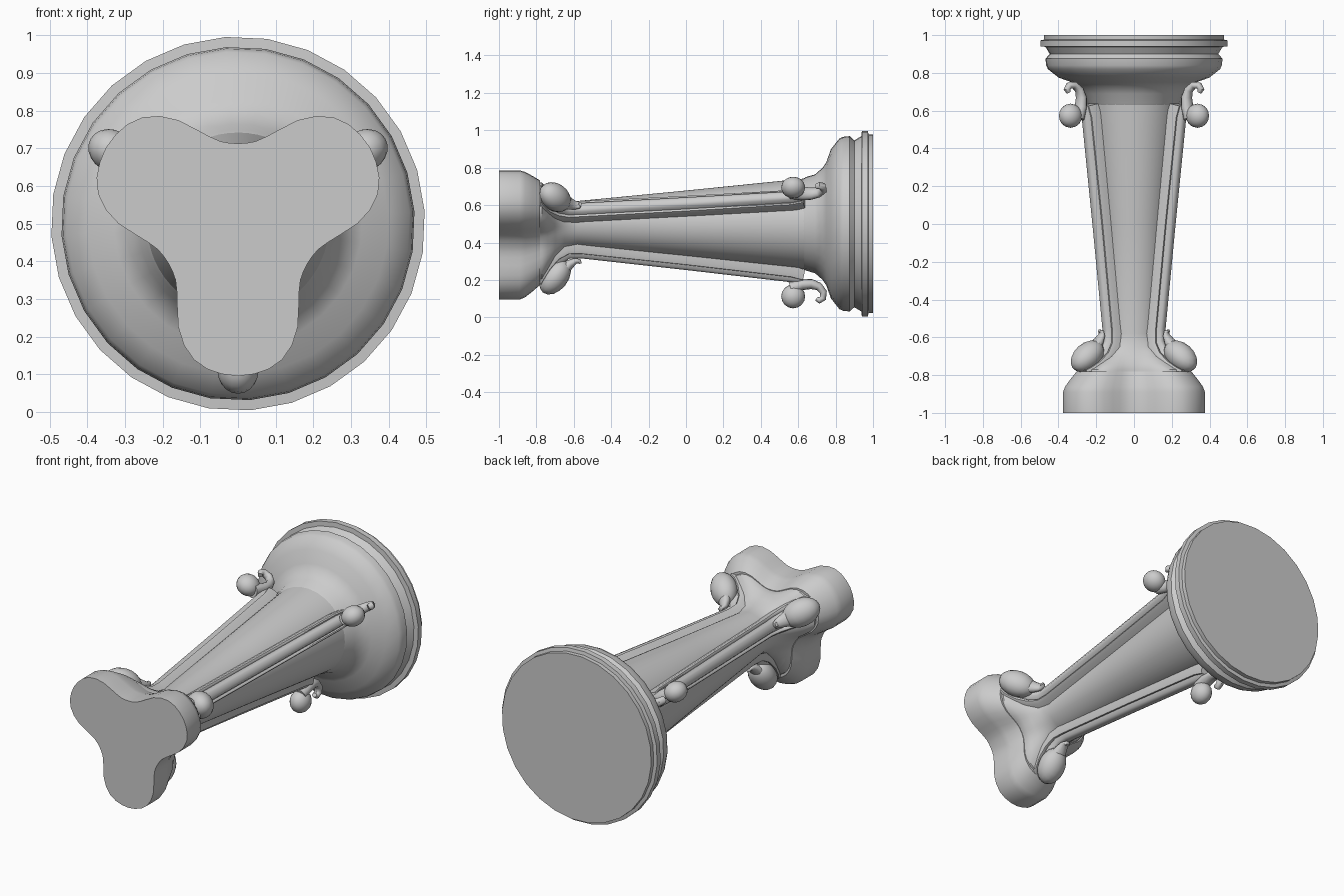
import bpy, bmesh, math
from mathutils import Matrix, Vector

if "Cube" in bpy.data.objects:
    bpy.data.objects.remove(bpy.data.objects["Cube"])

CZ = 0.5
CORNERS = [math.radians(a) for a in (30, 150, 270)]


def place(a, y, r, t=0.0):
    """Point at distance r along direction a from the long axis, t sideways."""
    return Vector((r * math.cos(a) - t * math.sin(a), y,
                   CZ + r * math.sin(a) + t * math.cos(a)))


def finish(name, bm, angle=35):
    bmesh.ops.recalc_face_normals(bm, faces=bm.faces)
    me = bpy.data.meshes.new(name)
    bm.to_mesh(me)
    bm.free()
    me.shade_smooth()
    me.set_sharp_from_angle(angle=math.radians(angle))
    ob = bpy.data.objects.new(name, me)
    bpy.context.collection.objects.link(ob)
    return ob


def loft(bm, rings):
    """Skin closed rings of points and cap both ends."""
    vs = [[bm.verts.new(p) for p in ring] for ring in rings]
    n = len(vs[0])
    for a, b in zip(vs, vs[1:]):
        for i in range(n):
            j = (i + 1) % n
            bm.faces.new((a[i], a[j], b[j], b[i]))
    bm.faces.new(vs[0])
    bm.faces.new(vs[-1])


def sweep(bm, a, stations, section):
    """Sweep a (sideways, outward) section through (y, r, half width, depth)."""
    rings = []
    for i, (y, r, w, d) in enumerate(stations):
        p, q = stations[max(i - 1, 0)], stations[min(i + 1, len(stations) - 1)]
        tan = Vector((q[0] - p[0], q[1] - p[1])).normalized()
        rings.append([place(a, y + v * d * tan.y, r - v * d * tan.x, u * w)
                      for u, v in section])
    loft(bm, rings)


def ball(bm, a, y, r, size, tilt=0.0):
    """Ellipsoid, size = (along y, outward, sideways), tilted in the y-r plane."""
    made = bmesh.ops.create_uvsphere(bm, u_segments=16, v_segments=10, radius=1)
    c, s = math.cos(tilt), math.sin(tilt)
    for v in made["verts"]:
        p, q, t = (v.co[k] * size[k] for k in range(3))
        v.co = place(a, y + p * c - q * s, r + p * s + q * c, t)


# Round end disc with moulded rim and neck
SIDES = 28
profile = [(.60, .22), (.64, .25), (.69, .265), (.73, .30), (.75, .33),
           (.775, .40), (.82, .457), (.84, .466), (.875, .47), (.90, .447),
           (.938, .47), (.94, .497), (.972, .497), (.976, .478), (1, .478)]
bm = bmesh.new()
loft(bm, [[place(2 * math.pi * (i + .3) / SIDES, y, r) for i in range(SIDES)]
          for y, r in profile])
finish("round_disc", bm)

# Three-lobed base outline: radius against angle away from a lobe centre
LOBE = [(0, .405), (10, .40), (18, .38), (27, .34), (35, .28),
        (42, .243), (50, .217), (60, .213)]


def lobe_radius(deg):
    d = abs((deg - 30 + 60) % 120 - 60)
    for (d0, r0), (d1, r1) in zip(LOBE, LOBE[1:]):
        if d <= d1:
            return r0 + (r1 - r0) * (d - d0) / (d1 - d0)
    return LOBE[-1][1]


def lobed_ring(y, scale, mix, round_r):
    return [place(math.radians(g), y,
                  lobe_radius(g) * scale * (1 - mix) + round_r * mix)
            for g in range(0, 360, 6)]


# Base block, chamfered toward the shaft
bm = bmesh.new()
loft(bm, [lobed_ring(y, s, m, .2) for y, s, m in
          [(-1, 1, 0), (-.89, 1, 0), (-.86, .97, 0), (-.82, .90, .02),
           (-.79, .845, .05), (-.78, .82, .05)]])
finish("lobed_base", bm)

# Shaft: lobed shoulder blending to a round taper
bm = bmesh.new()
loft(bm, [lobed_ring(y, .8, m, r) for y, m, r in
          [(-.80, .08, .2), (-.77, .12, .19), (-.74, .4, .17), (-.70, .72, .145),
           (-.65, .93, .125), (-.58, 1, .122), (0, 1, .178), (.64, 1, .243)]])
finish("shaft", bm)

# Moulded ribs flaring outward at the base
half = [(-1, -1), (-1, -.55), (-.9, -.32), (-.75, -.3), (-.62, -.36),
        (-.5, -.1), (-.25, 0)]
RIB = half + [(-u, v) for u, v in reversed(half)]
ROUND = [(math.cos(k * math.pi / 6), math.sin(k * math.pi / 6)) for k in range(12)]
rib_path = [(.62, .325, .045, .08), (.56, .312, .05, .09), (0, .247, .052, .09),
            (-.56, .185, .053, .08), (-.62, .185, .058, .08),
            (-.66, .21, .066, .09), (-.70, .26, .074, .10),
            (-.735, .31, .07, .09), (-.765, .335, .055, .05)]
hook_path = [(.56, .345, .04, .035), (.62, .325, .04, .03), (.67, .322, .034, .027),
             (.71, .335, .028, .022), (.735, .365, .024, .019),
             (.732, .398, .022, .018), (.712, .41, .02, .017), (.697, .40, .014, .012)]
for name in ("rib", "disc_scroll", "foot_scroll"):
    for k, a in enumerate(CORNERS):
        bm = bmesh.new()
        if name == "rib":
            sweep(bm, a, rib_path, RIB)
        elif name == "disc_scroll":
            # Bulb with a curled hook against the disc
            ball(bm, a, .573, .388, (.064, .064, .055))
            sweep(bm, a, hook_path, ROUND)
        else:
            # Leaf-like lobe with a small curled tip
            ball(bm, a, -.70, .285, (.105, .07, .075), math.radians(128))
            sweep(bm, a, [(-.66, .25, .05, .035), (-.62, .215, .035, .025),
                          (-.59, .198, .025, .016), (-.57, .20, .02, .012),
                          (-.565, .213, .012, .008)], ROUND)
        finish(f"{name}_{k + 1}", bm, 50)
